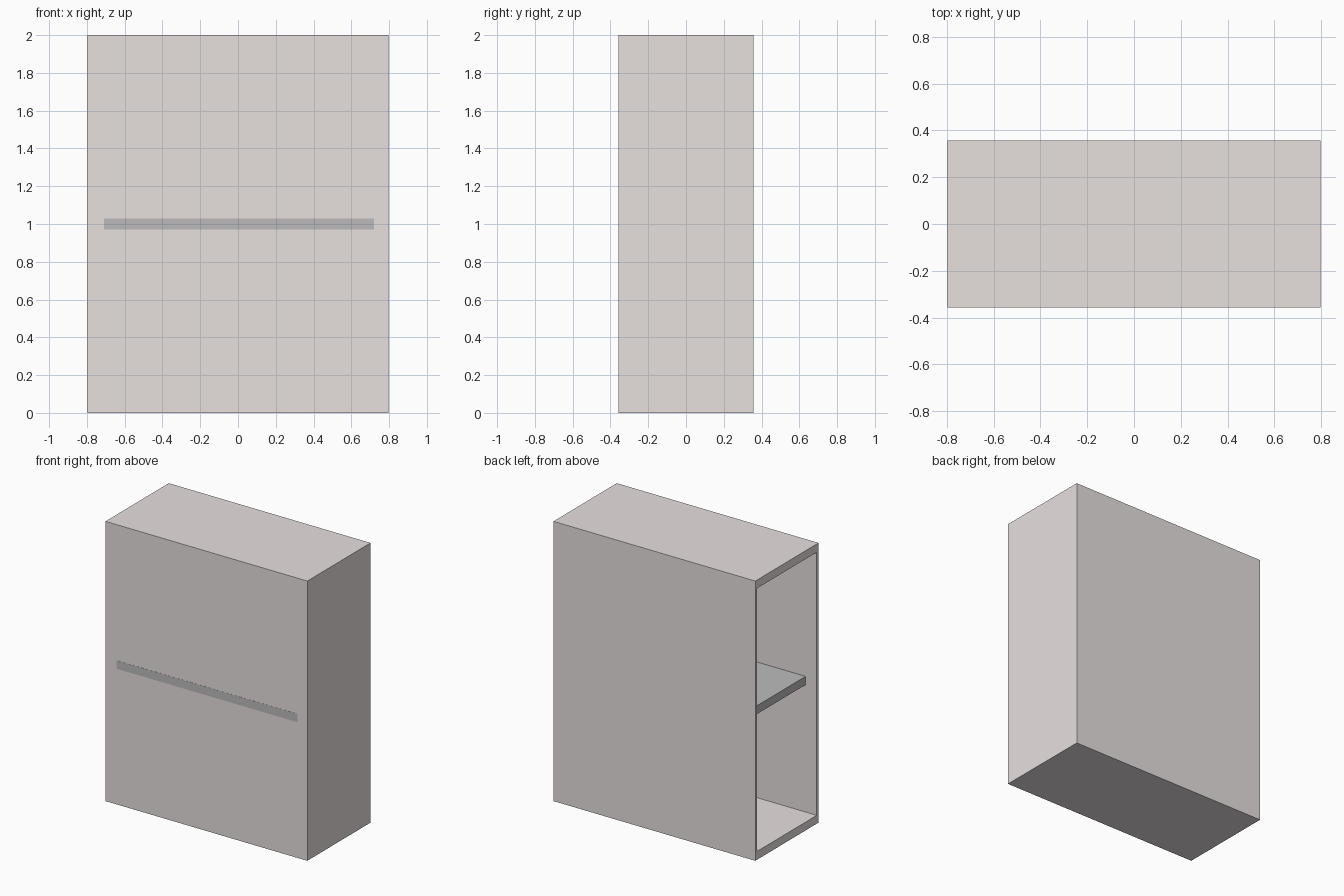
import bpy, bmesh
from mathutils import Vector

if "Cube" in bpy.data.objects:
    bpy.data.objects.remove(bpy.data.objects["Cube"])

HX, HY, H = 0.798, 0.357, 2.0          # half width, half depth, height
WALL = Vector((0.05, 0.02, 0.06))      # end, front/back and top/bottom thickness


def material(name, rgb):
    m = bpy.data.materials.new(name)
    m.diffuse_color = (*rgb, 1)
    m.use_nodes = True
    m.node_tree.nodes["Principled BSDF"].inputs["Base Color"].default_value = m.diffuse_color
    return m


def box(name, lo, hi, mat):
    lo, hi = Vector(lo), Vector(hi)
    bm = bmesh.new()
    bmesh.ops.create_cube(bm, size=1)
    bmesh.ops.scale(bm, vec=hi - lo, verts=bm.verts)
    bmesh.ops.translate(bm, vec=(lo + hi) / 2, verts=bm.verts)
    me = bpy.data.meshes.new(name)
    bm.to_mesh(me)
    bm.free()
    me.materials.append(mat)
    ob = bpy.data.objects.new(name, me)
    bpy.context.collection.objects.link(ob)
    return ob


warm = material("warm_grey", (0.80, 0.75, 0.74))
grey = material("shelf_grey", (0.50, 0.50, 0.50))

# Cabinet shell, open on the left end
cabinet = box("cabinet", (-HX, -HY, 0), (HX, HY, H), warm)
bm = bmesh.new()
bm.from_mesh(cabinet.data)
end = min(bm.faces, key=lambda f: f.calc_center_median().x)

# Inset the end unevenly, then push the cavity towards the closed end
bmesh.ops.inset_region(bm, faces=[end], thickness=0.01)
for v in end.verts:
    v.co.y = (HY - WALL.y) * (1 if v.co.y > 0 else -1)
    v.co.z = H - WALL.z if v.co.z > H / 2 else WALL.z
cavity = bmesh.ops.extrude_discrete_faces(bm, faces=[end])["faces"][0]
for v in cavity.verts:
    v.co.x = HX - WALL.x
bmesh.ops.recalc_face_normals(bm, faces=bm.faces)
bm.to_mesh(cabinet.data)
bm.free()

# Shelf passes through the front panel and shows flush on its face
box("shelf", (-0.71, -HY - 0.0008, 0.97), (0.72, HY - 0.01, 1.03), grey)
